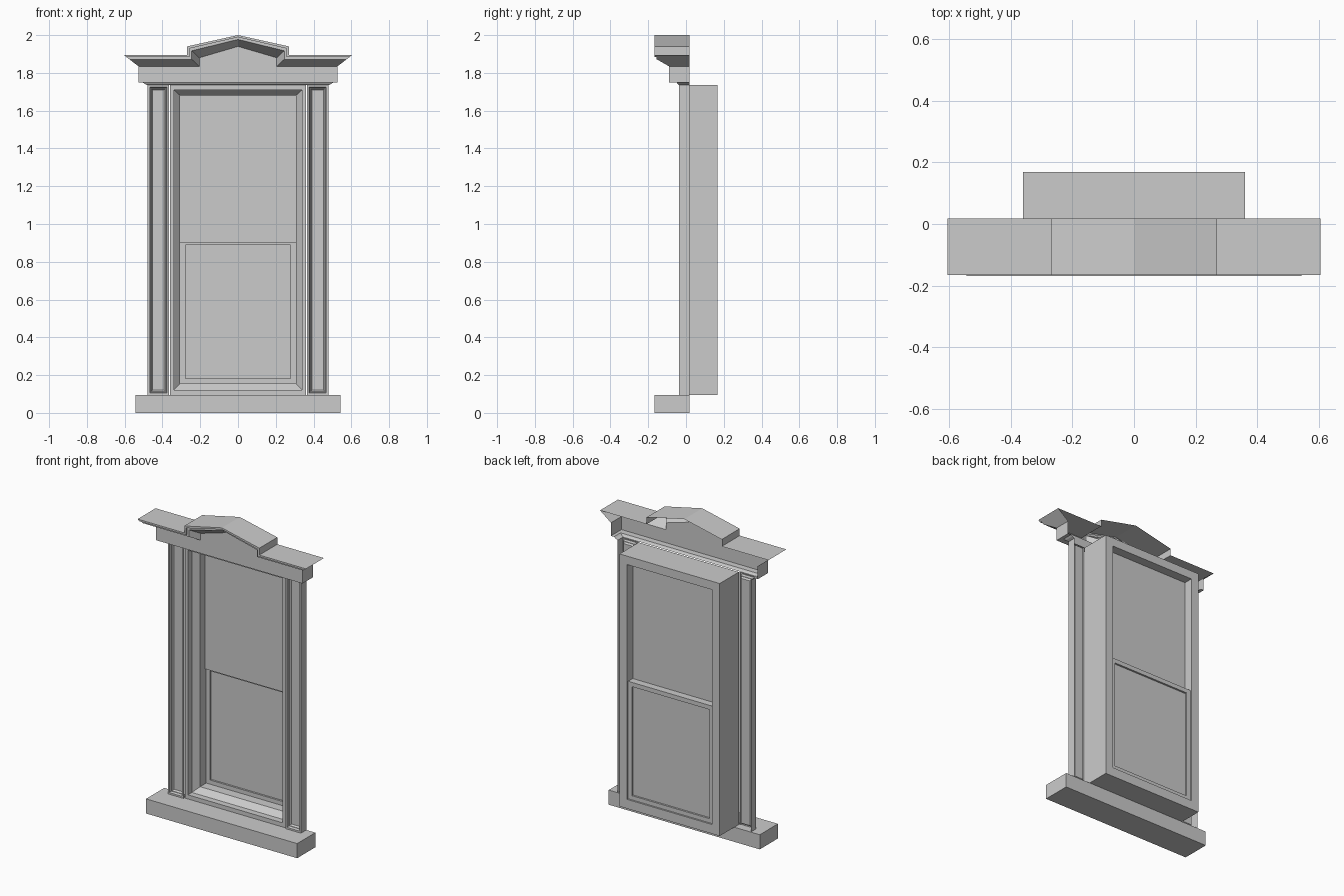
import bpy
import bmesh

cube = bpy.data.objects.get("Cube")
if cube:
    bpy.data.objects.remove(cube, do_unlink=True)

stone = bpy.data.materials.new("plain grey")
stone.use_nodes = True
GREY = (0.6, 0.6, 0.6, 1)
stone.diffuse_color = GREY
stone.node_tree.nodes["Principled BSDF"].inputs["Base Color"].default_value = GREY

BACK = 0.018       # wall plane
FRONT = -0.168     # foremost plane


def finish(name, bm):
    """Clean up a bmesh and turn it into a flat shaded object."""
    bmesh.ops.remove_doubles(bm, verts=bm.verts, dist=0.0001)
    bmesh.ops.recalc_face_normals(bm, faces=bm.faces)
    mesh = bpy.data.meshes.new(name)
    bm.to_mesh(mesh)
    bm.free()
    mesh.materials.append(stone)
    obj = bpy.data.objects.new(name, mesh)
    bpy.context.collection.objects.link(obj)
    return obj


def loft(name, rows, closed=False, caps=()):
    """Skin consecutive rows of points; caps lists the rows to fill."""
    bm = bmesh.new()
    grid = [[bm.verts.new(p) for p in row] for row in rows]
    n = len(rows[0])
    for a, b in zip(grid, grid[1:]):
        for i in range(n if closed else n - 1):
            j = (i + 1) % n
            bm.faces.new((a[i], a[j], b[j], b[i]))
    for c in caps:
        bm.faces.new(grid[c])
    return finish(name, bm)


def ring(x0, x1, z0, z1, y, inset=0):
    """Rectangle facing the front."""
    x0, x1, z0, z1 = x0 + inset, x1 - inset, z0 + inset, z1 - inset
    return [(x0, y, z0), (x1, y, z0), (x1, y, z1), (x0, y, z1)]


def mirrored(half):
    """Complete a left-to-centre row of points across x = 0."""
    other = [(-x, y, z) for x, y, z in reversed(half)]
    return half + (other[1:] if abs(half[-1][0]) < 1e-6 else other)


# Sill
loft("sill", [ring(-0.543, 0.543, 0, 0.095, y) for y in (FRONT, BACK)],
     closed=True, caps=(0, 1))

# Deep window frame with stepped and bevelled reveal
outer = (-0.36, 0.36, 0.095, 1.735)
lip = (-0.34, 0.34, 0.122, 1.71)
inner = (-0.306, 0.306, 0.155, 1.68)
loft("window_frame", [ring(*r, y) for r, y in (
    (outer, 0.168), (outer, -0.028), (lip, -0.028), (lip, 0.012),
    (inner, 0.048), (inner, 0.168), (outer, 0.168))], closed=True)

# Upper pane
loft("upper_pane", [ring(-0.306, 0.306, 0.9, 1.68, y) for y in (0.1, 0.108)],
     closed=True, caps=(0, 1))

# Lower sash, recessed on both faces
sash = (-0.306, 0.306, 0.155, 0.918)
pane = (-0.278, 0.278, 0.182, 0.89)
loft("lower_sash", [ring(*r, y) for r, y in (
    (pane, 0.122), (pane, 0.11), (sash, 0.11),
    (sash, 0.157), (pane, 0.157), (pane, 0.145))], closed=True, caps=(0, -1))

# Panelled pilasters, open at the back
for side, label in ((1, "left"), (-1, "right")):
    x0, x1 = sorted((side * 0.366, side * 0.478))
    loft(label + "_pilaster", [ring(x0, x1, 0.095, 1.735, y, inset) for inset, y in (
        (0, -0.028), (0, -0.037), (0.011, -0.037), (0.015, -0.02),
        (0.018, -0.02), (0.025, -0.008))], closed=True, caps=(-1,))
    edge = side * 0.478
    loft(label + "_pilaster_side", [
        [(edge, y, z) for z in (0.095, 1.735)] for y in (-0.028, BACK)])

# Frieze with bed moulding, wrapping both ends
loft("frieze", [mirrored([(-x, BACK, z), (-x, y, z)]) for x, y, z in (
    (0.527, -0.09, 1.835), (0.527, -0.09, 1.75), (0.505, -0.05, 1.75),
    (0.495, -0.045, 1.742), (0.478, -0.037, 1.735))])

# Gable panel above the frieze
loft("gable_panel", [mirrored([(-0.205, -0.09, 1.835), (-0.205, -0.09, 1.88),
                               (0, -0.09, 1.94)])] , caps=(0,))


# Stepped and peaked cornice, following the top of the frieze
def cornice_row(out, y, end_y=BACK):
    x, step = 0.527 + 1.3 * out, 0.205 + 1.08 * out
    return mirrored([(-x, end_y, 1.835 + out), (-x, y, 1.835 + out),
                     (-step, y, 1.835 + out), (-step, y, 1.88 + out),
                     (0, y, 1.94 + out)])


loft("cornice", [cornice_row(o, y) for o, y in (
    (0, -0.09), (0.037, -0.155), (0.049, -0.155), (0.049, -0.166),
    (0.06, -0.166), (0.06, BACK))])
